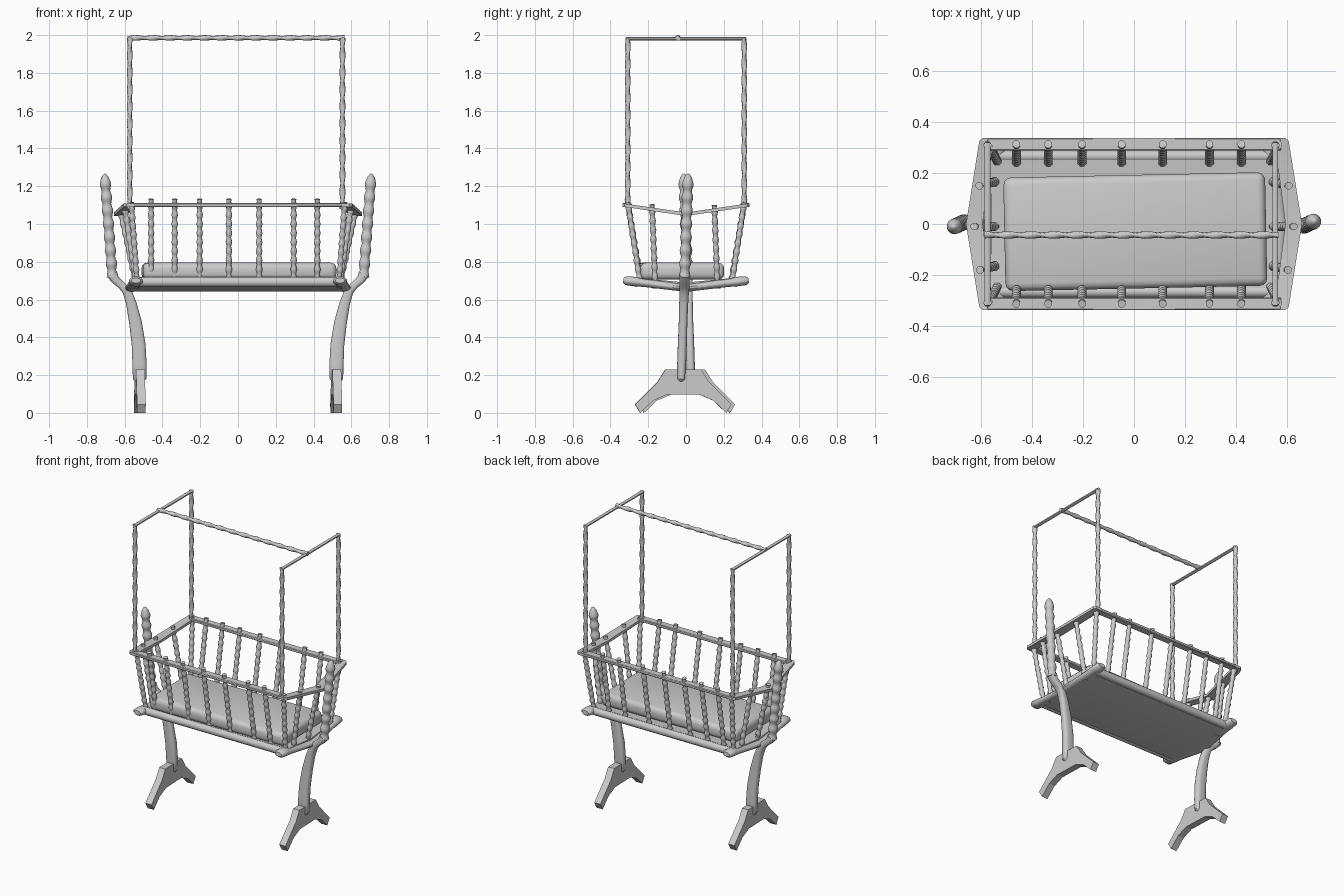
import bpy, bmesh, math
from mathutils import Vector

if "Cube" in bpy.data.objects:
    bpy.data.objects.remove(bpy.data.objects["Cube"])


def finish(name, bm, angle=40):
    bmesh.ops.recalc_face_normals(bm, faces=bm.faces)
    me = bpy.data.meshes.new(name)
    bm.to_mesh(me)
    bm.free()
    ob = bpy.data.objects.new(name, me)
    bpy.context.collection.objects.link(ob)
    bpy.ops.object.select_all(action='DESELECT')
    ob.select_set(True)
    bpy.context.view_layer.objects.active = ob
    bpy.ops.object.shade_smooth_by_angle(angle=math.radians(angle))
    return ob


def loft(name, rings, angle=40):
    bm = bmesh.new()
    vr = [[bm.verts.new(p) for p in r] for r in rings]
    n = len(vr[0])
    for a, b in zip(vr, vr[1:]):
        for i in range(n):
            bm.faces.new((a[i], a[(i + 1) % n], b[(i + 1) % n], b[i]))
    bm.faces.new(vr[0])
    bm.faces.new(vr[-1])
    return finish(name, bm, angle)


def sweep(name, stations, sides=8, ref=(0, 1, 0), power=1.0, angle=40):
    """Stations are (point, radius_u, radius_v, twist); v lies along ref."""
    pts = [Vector(s[0]) for s in stations]
    rings = []
    for i, (_, ru, rv, tw) in enumerate(stations):
        t = (pts[min(i + 1, len(pts) - 1)] - pts[max(i - 1, 0)]).normalized()
        u = Vector(ref).cross(t).normalized()
        v = t.cross(u)
        ring = []
        for k in range(sides):
            a = math.tau * (k + .5) / sides
            c, s = math.cos(a), math.sin(a)
            c = math.copysign(abs(c) ** power, c) * ru
            s = math.copysign(abs(s) ** power, s) * rv
            ct, st = math.cos(tw), math.sin(tw)
            ring.append(pts[i] + u * (c * ct - s * st) + v * (c * st + s * ct))
        rings.append(ring)
    return loft(name, rings, angle)


def twisted(name, a, b, r, pitch=0.09, ref=(0, 1, 0)):
    """Twisted rod of slightly oval section."""
    a, b = Vector(a), Vector(b)
    n = max(4, int((b - a).length / pitch * 6))
    st = [(a.lerp(b, i / n), r, r * .72, i * math.pi / 6) for i in range(n + 1)]
    return sweep(name, st, 8, ref, angle=60)


def slat(name, top, bottom, ref):
    """Beaded spindle that passes through the top rail as a small peg."""
    a, b = Vector(bottom), Vector(top)
    n = 36
    st = []
    for i in range(n + 1):
        r = .0155 + .003 * math.sin(i * math.pi / 2)
        st.append((a.lerp(b, i / n), r, r, 0))
    return sweep(name, st, 8, ref, angle=60)


def box(name, lo, hi, bevel=0.0, seg=3):
    bm = bmesh.new()
    bmesh.ops.create_cube(bm, size=1)
    for v in bm.verts:
        v.co = [(l + h) / 2 + c * (h - l) for l, h, c in zip(lo, hi, v.co)]
    if bevel:
        bmesh.ops.bevel(bm, geom=bm.edges[:], offset=bevel, segments=seg,
                        profile=.5, affect='EDGES')
    return finish(name, bm)


# Shallow V-shaped bed panel
prof = [(-.27, .675), (0, .642), (.27, .675), (.285, .695), (.27, .715),
        (0, .69), (-.27, .715), (-.285, .695)]
loft("bed_panel", [[(x, y * s, z) for y, z in prof]
                   for x, s in ((-.56, .96), (-.54, 1), (.54, 1), (.56, .96))])

# Mattress, slightly askew
mat = box("mattress", (-.512, -.222, -.045), (.512, .222, .045), .03)
mat.location = (.005, -.03, .75)
mat.rotation_euler = (0, 0, math.radians(1.2))

# Upper side rails and side slats
slat_x = (-.46, -.335, -.203, -.048, .112, .295, .42)
for s, side in ((-1, "front"), (1, "back")):
    ys = sorted((s * .287, s * .337))
    box(side + "_top_rail", (-.575, ys[0], 1.09), (.575, ys[1], 1.11), .004, 1)
    for x in slat_x:
        slat(side + "_slat", (x, s * .312, 1.132), (x, s * .24, .70), (1, 0, 0))
    # Lower round side rails
    sweep(side + "_bottom_rail",
          [((x, s * .265, .693), .024, .026, 0) for x in (-.55, .55)],
          10, (0, 0, 1))

for s, side in ((-1, "left"), (1, "right")):
    # Bent upper end board
    rings = []
    for y, outer, inner, z in ((-.337, .59, .55, 1.1), (-.325, .605, .55, 1.099),
                               (0, .657, .592, 1.052),
                               (.325, .605, .55, 1.099), (.337, .59, .55, 1.1)):
        rings.append([(s * inner, y, z - .009), (s * outer, y, z - .009),
                      (s * outer, y, z + .009), (s * inner, y, z + .009)])
    loft(side + "_end_board", rings, 25)

    # Bent lower end bar with swollen tips
    bar = [(-.332, .54, .701, .025, .014), (-.318, .54, .70, .037, .024),
           (-.27, .542, .695, .037, .026), (-.22, .548, .688, .03, .022),
           (0, .565, .66, .034, .02)]
    bar += [(-b[0],) + b[1:] for b in reversed(bar[:-1])]
    sweep(side + "_bottom_bar", [((s * x, y, z), rx, rz, 0)
                                 for y, x, z, rx, rz in bar],
          12, (0, 0, 1))

    # End slats leaning outward
    for y, yb, x in ((.15, .167, .605), (-.01, -.01, .625), (-.18, -.162, .602)):
        z = 1.052 + .047 * abs(y) / .325
        slat(side + "_end_slat", (s * x, y, z + .025), (s * .535, yb, .66), (0, 1, 0))

    # Canopy posts with the corner slats below them
    cx = s * .563 - .01
    for y in (-.308, .308):
        twisted(side + "_canopy_post", (cx, y, 1.08), (cx, y, 1.985), .0165)
        slat(side + "_corner_slat", (s * .565, y, 1.115),
             (s * .535, math.copysign(.245, y), .70), (1, 0, 0))
    sweep(side + "_canopy_end_bar", [((cx, y, 1.98), .012, .01, 0)
                                     for y in (-.318, .318)], 8, (0, 0, 1))

    # Leg: (x, z, half width, half depth), leaning a little in y
    plank = [(.522, .165, .022, .012), (.521, .18, .036, .022),
             (.521, .25, .038, .024), (.526, .36, .037, .024),
             (.543, .48, .034, .023), (.565, .58, .028, .024),
             (.588, .645, .024, .026), (.615, .675, .021, .027),
             (.650, .705, .023, .027), (.666, .735, .029, .029)]
    lean = lambda z: s * (-.026 + (z - .17) * .034)
    sweep(side + "_leg", [((s * x, lean(z), z), hw, hd, 0)
                          for x, z, hw, hd in plank], 16, power=.65)
    # Beaded upright with a pointed tip
    beads = []
    for i in range(43):
        z = .72 + .49 * i / 42
        r = .027 + .004 * math.cos(i * math.pi / 3)
        beads.append(((s * (.666 + (z - .735) * .075), lean(z), z), r, r, 0))
    for z, r in ((1.225, .027), (1.245, .021), (1.26, .011), (1.266, .003)):
        beads.append(((s * (.666 + (z - .735) * .075), lean(z), z), r, r, 0))
    sweep(side + "_upright", beads, 14, angle=60)

    # Forked foot cut from a plate
    half = [(.095, .23), (.135, .165), (.255, .045), (.228, .0), (.16, .065),
            (.085, .097)]
    outline = half + [(-y, z) for y, z in reversed(half)]
    bm = bmesh.new()
    face = bm.faces.new([bm.verts.new((-.023, y, z)) for y, z in outline])
    ext = bmesh.ops.extrude_face_region(bm, geom=[face])
    for v in ext['geom']:
        if isinstance(v, bmesh.types.BMVert):
            v.co.x += .046
    foot = finish(side + "_foot", bm, 20)
    foot.location = (s * .52, lean(.2) * .4 - .005, 0)
    foot.rotation_euler = (0, 0, math.radians(2))

# Canopy ridge bar
twisted("canopy_ridge", (-.585, -.043, 1.985), (.565, -.043, 1.985), .0155, ref=(0, 0, 1))
